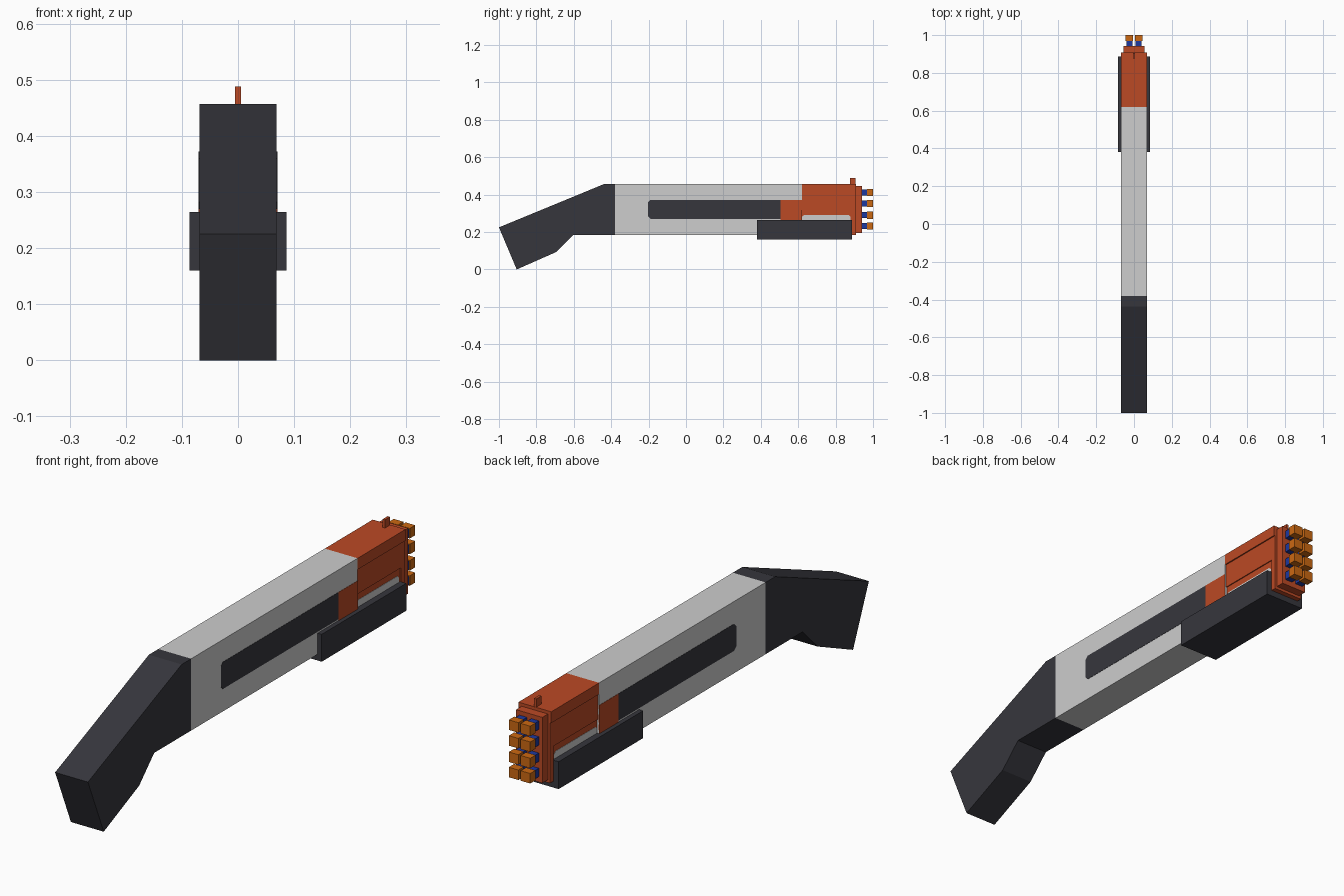
import bpy, bmesh

if "Cube" in bpy.data.objects:
    bpy.data.objects.remove(bpy.data.objects["Cube"])

def mat(name, r, g, b):
    m = bpy.data.materials.new(name)
    m.diffuse_color = (r, g, b, 1)
    m.use_nodes = True
    m.node_tree.nodes["Principled BSDF"].inputs["Base Color"].default_value = m.diffuse_color
    return m

GREY = mat("light_grey", .61, .61, .61)
DARK = mat("charcoal", .037, .037, .046)
ORANGE = mat("burnt_orange", .50, .067, .018)
AMBER = mat("dart_amber", .60, .14, .006)
BLUE = mat("dart_blue", .012, .04, .35)

def extrude(name, pts, x0, x1, m):
    """Extrude a (y, z) profile from x0 to x1."""
    bm = bmesh.new()
    f = bm.faces.new([bm.verts.new((x0, y, z)) for y, z in pts])
    r = bmesh.ops.extrude_face_region(bm, geom=[f])
    vs = [v for v in r["geom"] if isinstance(v, bmesh.types.BMVert)]
    bmesh.ops.translate(bm, verts=vs, vec=(x1 - x0, 0, 0))
    bmesh.ops.recalc_face_normals(bm, faces=bm.faces)
    me = bpy.data.meshes.new(name)
    bm.to_mesh(me)
    bm.free()
    me.materials.append(m)
    ob = bpy.data.objects.new(name, me)
    bpy.context.collection.objects.link(ob)
    return ob

def box(name, x0, x1, y0, y1, z0, z1, m):
    return extrude(name, [(y0, z0), (y1, z0), (y1, z1), (y0, z1)], x0, x1, m)

W = .069

# stock with bent grip
extrude("stock", [(-1, .225), (-.905, 0), (-.692, .094), (-.602, .184),
                  (-.38, .184), (-.38, .457), (-.437, .457)], -W, W, DARK)

# receiver
box("receiver", -W, W, -.38, .62, .184, .457, GREY)

# front housing: recessed core, top cap, end collar
box("barrel_core", -.060, .060, .62, .905, .184, .45, ORANGE)
box("top_cap", -W, W, .62, .908, .414, .457, ORANGE)
box("middle_panel", -.064, .064, .62, .908, .317, .414, ORANGE)
box("end_collar", -.064, .064, .888, .908, .184, .414, ORANGE)
box("muzzle_plate", -.055, .055, .908, .942, .195, .445, ORANGE)
box("front_sight", -.005, .005, .876, .906, .45, .488, ORANGE)

# sliding pump grip
box("pump_grip", -.086, .086, .38, .888, .16, .264, DARK)

# painted side bands and slot patches, on both sides
for s, side in ((1, "right"), (-1, "left")):
    extrude("dark_band_" + side, [(-.19, .27), (.505, .27), (.505, .372), (-.19, .372),
            (-.202, .36), (-.202, .282)], s * (W - .004), s * (W + .001), DARK)
    box("orange_band_" + side, s * (W - .004), s * (W + .001), .505, .62, .264, .372, ORANGE)
    extrude("slot_patch_" + side, [(.621, .25), (.88, .25), (.88, .282), (.87, .291),
            (.631, .291), (.621, .282)], s * .057, s * .061, GREY)

# darts: two columns of four
for i, z in enumerate((.232, .290, .352, .412)):
    for s, side in ((1, "right"), (-1, "left")):
        x = s * .025
        tag = f"{side}_{i + 1}"
        box("dart_body_" + tag, x - .016, x + .016, .935, .97, z - .016, z + .016, BLUE)
        box("dart_tip_" + tag, x - .02, x + .02, .968, 1.0, z - .019, z + .019, AMBER)
